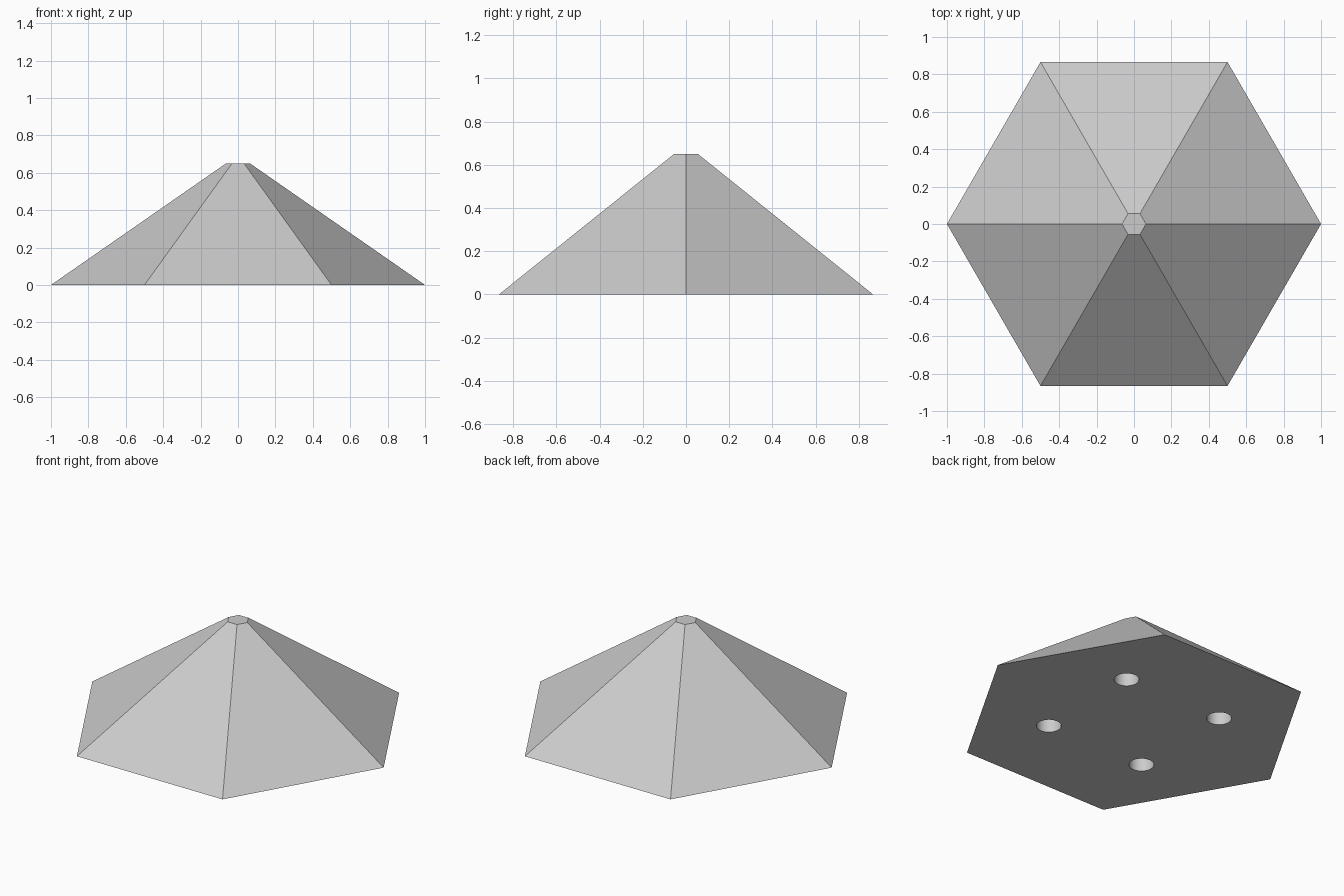
import bpy
import math

cube = bpy.data.objects.get("Cube")
if cube:
    bpy.data.objects.remove(cube, do_unlink=True)

HEIGHT = 0.65
HOLE_DEPTH = 0.15
HOLE_OFFSET = 0.34


def make_material(name, colour):
    mat = bpy.data.materials.new(name)
    mat.use_nodes = True
    mat.diffuse_color = colour
    mat.node_tree.nodes["Principled BSDF"].inputs["Base Color"].default_value = colour
    return mat


grey = make_material("light grey", (0.6, 0.6, 0.6, 1))

# Six-sided tapered body with a small flat top, corners on the x axis
bpy.ops.mesh.primitive_cone_add(vertices=6, radius1=1, radius2=0.064, depth=HEIGHT,
                                location=(0, 0, HEIGHT / 2), rotation=(0, 0, math.pi / 2))
body = bpy.context.object
body.name = "hexagonal_body"
bpy.ops.object.transform_apply(location=True, rotation=True, scale=True)
body.data.materials.append(grey)

# Four blind round holes in the underside
for sx in (-1, 1):
    for sy in (-1, 1):
        bpy.ops.mesh.primitive_cylinder_add(vertices=32, radius=0.07, depth=2 * HOLE_DEPTH,
                                            location=(sx * HOLE_OFFSET, sy * HOLE_OFFSET, 0))
        cutter = bpy.context.object
        cutter.name = "hole_cutter"
        cutter.hide_render = True
        cutter.data.materials.append(grey)
        cut = body.modifiers.new("hole", "BOOLEAN")
        cut.operation = "DIFFERENCE"
        cut.solver = "EXACT"
        cut.object = cutter
        bpy.ops.object.select_all(action="DESELECT")
        body.select_set(True)
        bpy.context.view_layer.objects.active = body
        bpy.ops.object.modifier_apply(modifier=cut.name)
        bpy.data.objects.remove(cutter, do_unlink=True)

# Smooth hole walls, crisp body edges
bpy.ops.object.shade_smooth_by_angle(angle=math.radians(25))
